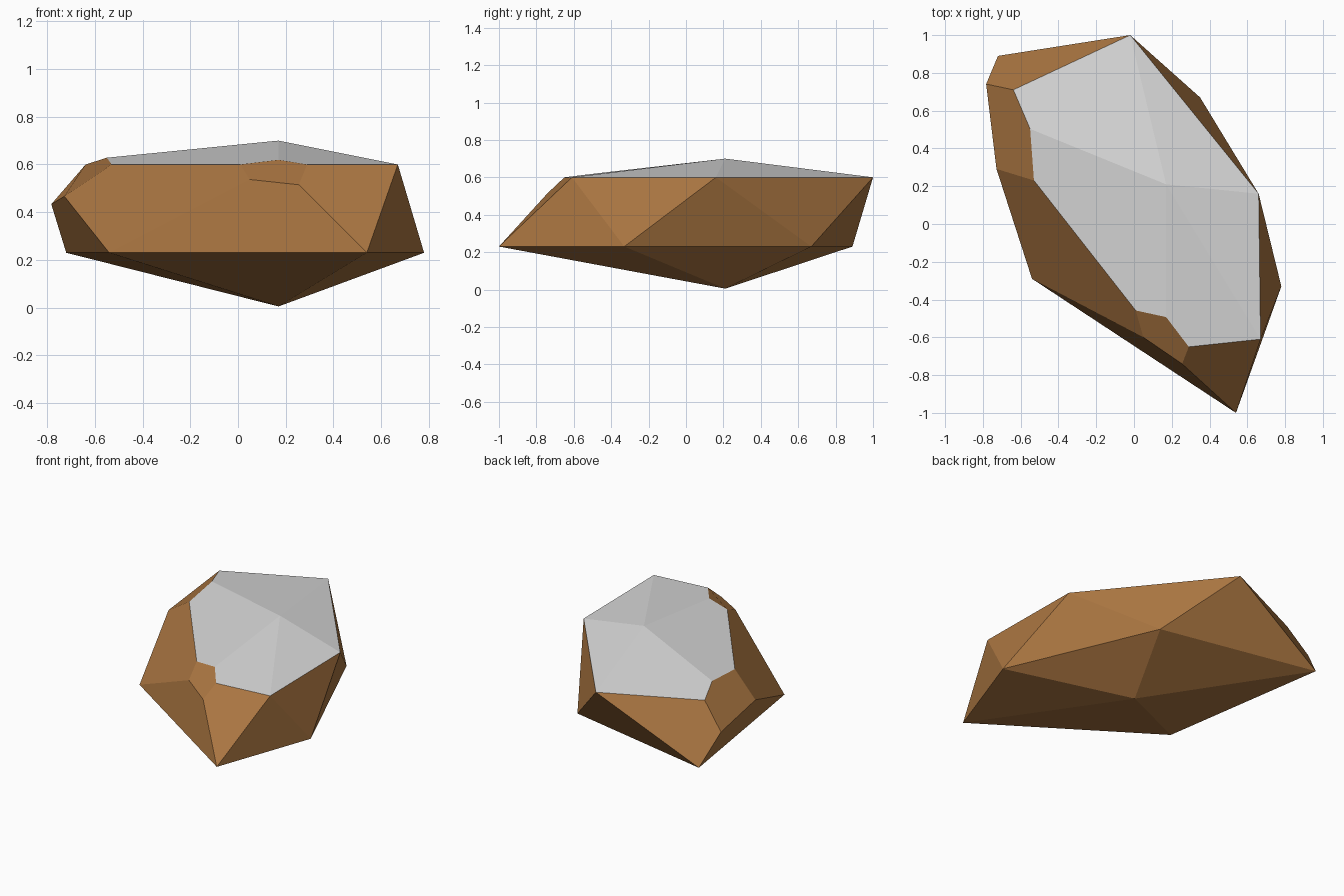
import bpy
import bmesh
from mathutils import Vector

cube = bpy.data.objects.get("Cube")
if cube:
    bpy.data.objects.remove(cube, do_unlink=True)


def make_material(name, rgb):
    mat = bpy.data.materials.new(name)
    mat.use_nodes = True
    color = (*rgb, 1.0)
    mat.diffuse_color = color
    mat.node_tree.nodes["Principled BSDF"].inputs["Base Color"].default_value = color
    return mat


# Rock body: a squashed twenty-sided solid with two staggered rings
LOW_Z, HIGH_Z = 0.23, 0.60
low_ring = [(-0.54, -0.29), (0.54, -1.0), (0.78, -0.33), (0.35, 0.67), (-0.72, 0.89)]
high_ring = [(0.17, -0.663), (0.67, -0.61), (0.66, 0.16), (-0.02, 1.0), (-0.834, 0.619)]

points = {"top": Vector((0.17, 0.21, 0.70)), "base": Vector((0.17, 0.21, 0.005))}
for i in range(5):
    points["low", i] = Vector((*low_ring[i], LOW_Z))
    points["high", i] = Vector((*high_ring[i], HIGH_Z))

faces = []
for i in range(5):
    j = (i + 1) % 5
    low, low_next = ("low", i), ("low", j)
    high, high_next = ("high", i), ("high", j)
    faces += [["base", low_next, low], [low, low_next, high],
              [high, low_next, high_next], [high, high_next, "top"]]

# Chipped corners: how far along each edge the corner is cut away
chips = {
    ("high", 0): {"top": 0.195, ("high", 4): 0.16, ("low", 0): 0.17,
                  ("low", 1): 0.23, ("high", 1): 0.24},
    ("high", 4): {"top": 0.283, ("high", 3): 0.24, ("low", 4): 0.45,
                  ("low", 0): 0.36, ("high", 0): 0.303},
}

bm = bmesh.new()
verts = {}


def vert(key, neighbour=None):
    """Vertex for a corner, or for its cut on the edge to a neighbour."""
    ident = (key, neighbour)
    if ident not in verts:
        co = points[key]
        if neighbour:
            co = co.lerp(points[neighbour], chips[key][neighbour])
        verts[ident] = bm.verts.new(co)
    return verts[ident]


for face in faces:
    loop = []
    for i, key in enumerate(face):
        if key in chips:
            loop += [vert(key, face[i - 1]), vert(key, face[(i + 1) % 3])]
        else:
            loop.append(vert(key))
    bm.faces.new(loop)

for corner, cuts in chips.items():
    bm.faces.new([vert(corner, neighbour) for neighbour in cuts])

bmesh.ops.recalc_face_normals(bm, faces=bm.faces)

# Pale covering on the faces above the upper ring
for face in bm.faces:
    face.smooth = False
    face.material_index = int(min(v.co.z for v in face.verts) > HIGH_Z - 0.01)

mesh = bpy.data.meshes.new("rock")
bm.to_mesh(mesh)
bm.free()
mesh.materials.append(make_material("brown_stone", (0.41, 0.183, 0.054)))
mesh.materials.append(make_material("pale_grey_top", (0.70, 0.70, 0.70)))
rock = bpy.data.objects.new("rock", mesh)
bpy.context.collection.objects.link(rock)
